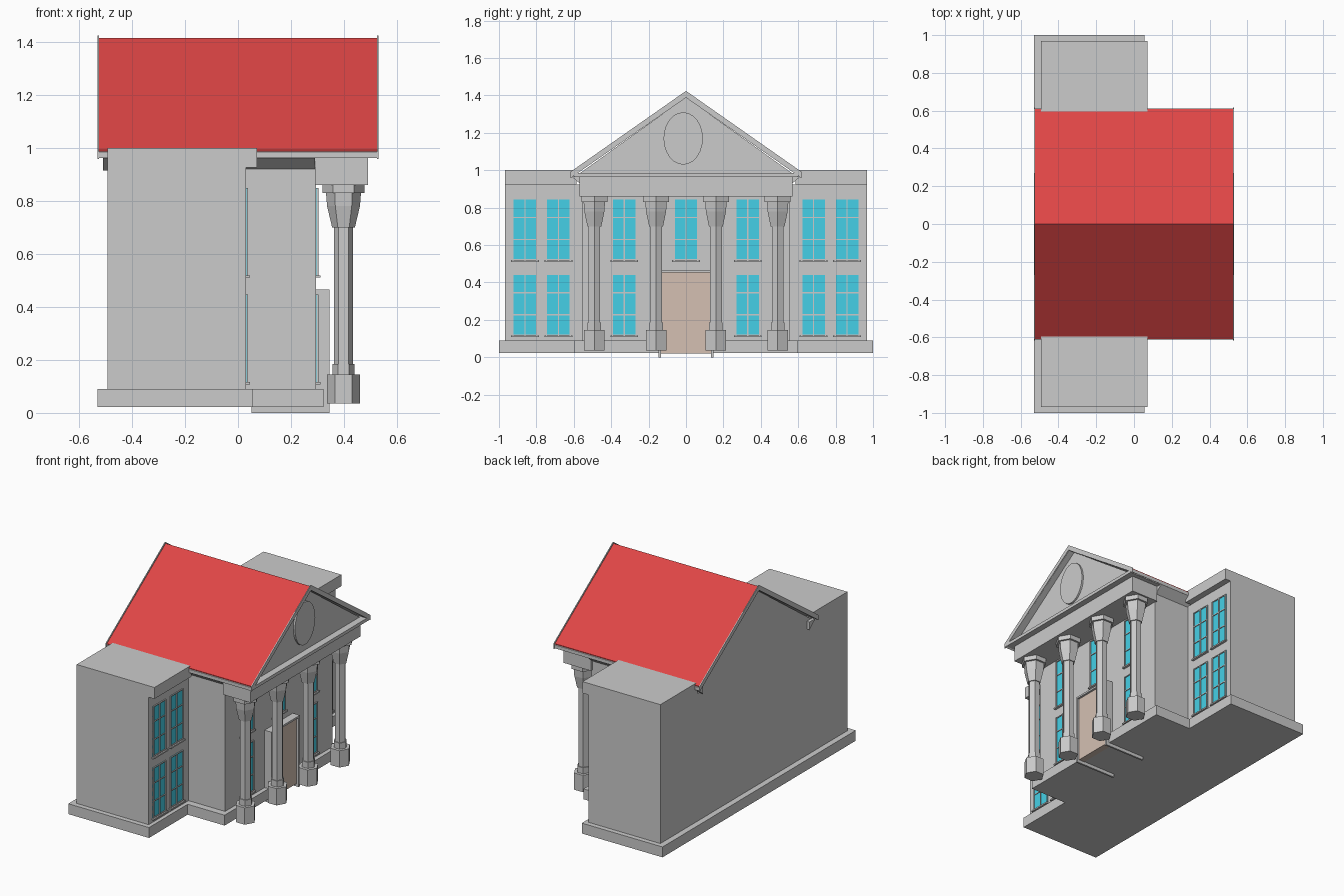
import bpy, bmesh, math

if "Cube" in bpy.data.objects:
    bpy.data.objects.remove(bpy.data.objects["Cube"])


def material(name, rgb):
    m = bpy.data.materials.new(name)
    m.diffuse_color = (*rgb, 1)
    m.use_nodes = True
    m.node_tree.nodes["Principled BSDF"].inputs["Base Color"].default_value = m.diffuse_color
    return m


RED = material("roof_red", (0.74, 0.06, 0.06))
BLUE = material("glass_blue", (0.06, 0.63, 0.80))
BROWN = material("door_brown", (0.66, 0.53, 0.45))


def finish(name, bm, mat=None):
    bmesh.ops.recalc_face_normals(bm, faces=bm.faces)
    me = bpy.data.meshes.new(name)
    bm.to_mesh(me)
    bm.free()
    ob = bpy.data.objects.new(name, me)
    bpy.context.collection.objects.link(ob)
    if mat:
        me.materials.append(mat)
    return ob


def add_prism(bm, profile, x0, x1):
    """Extrude a (y, z) outline from x0 to x1."""
    face = bm.faces.new([bm.verts.new((x0, y, z)) for y, z in profile])
    ext = bmesh.ops.extrude_face_region(bm, geom=[face])
    verts = [v for v in ext["geom"] if isinstance(v, bmesh.types.BMVert)]
    bmesh.ops.translate(bm, verts=verts, vec=(x1 - x0, 0, 0))


def add_box(bm, x0, x1, y0, y1, z0, z1):
    add_prism(bm, [(y0, z0), (y1, z0), (y1, z1), (y0, z1)], x0, x1)


def prism(name, profile, x0, x1, mat=None):
    bm = bmesh.new()
    add_prism(bm, profile, x0, x1)
    return finish(name, bm, mat)


def box(name, x0, x1, y0, y1, z0, z1, mat=None):
    return prism(name, [(y0, z0), (y1, z0), (y1, z1), (y0, z1)], x0, x1, mat)


# Stepped plinth
bm = bmesh.new()
outline = [(-0.53, -1), (0.055, -1), (0.055, -0.6), (0.323, -0.6),
           (0.323, 0.6), (0.055, 0.6), (0.055, 1), (-0.53, 1)]
base = bm.faces.new([bm.verts.new((x, y, 0.022)) for x, y in outline])
ext = bmesh.ops.extrude_face_region(bm, geom=[base])
bmesh.ops.translate(bm, vec=(0, 0, 0.068),
                    verts=[v for v in ext["geom"] if isinstance(v, bmesh.types.BMVert)])
finish("plinth", bm)

# Central block, wings with overhanging parapets, porch beam
box("central_block", -0.492, 0.295, -0.555, 0.555, 0.09, 0.97)
for side, s in (("left", -1), ("right", 1)):
    bm = bmesh.new()
    y0, y1 = sorted((s * 0.5, s * 0.968))
    add_box(bm, -0.492, 0.03, y0, y1, 0.09, 0.925)
    y0, y1 = sorted((s * 0.585, s * 0.968))
    add_box(bm, -0.492, 0.072, y0, y1, 0.925, 1.0)
    finish(side + "_wing", bm)
box("porch_beam", 0.29, 0.49, -0.57, 0.57, 0.86, 0.97)

# Gable infill, cornice and roof
prism("gable_infill", [(-0.59, 0.968), (0.59, 0.968), (0, 1.39)], -0.492, 0.485)
box("gable_cornice", 0.04, 0.53, -0.6, 0.6, 0.965, 0.986)


def chevron(y, z_eave, z_apex, t):
    """Outline of a two-slope slab of vertical thickness t."""
    return [(-y, z_eave), (0, z_apex), (y, z_eave),
            (y, z_eave - t), (0, z_apex - t), (-y, z_eave - t)]


prism("roof_slab", chevron(0.612, 0.984, 1.410, 0.022), -0.525, 0.525)
prism("roof_cover", chevron(0.609, 0.991, 1.415, 0.008), -0.524, 0.524, RED)
for name, x in (("back", -0.53), ("front", 0.524)):
    prism(name + "_rake_board", chevron(0.617, 0.992, 1.424, 0.034), x, x + 0.006)
for side, s in (("left", -1), ("right", 1)):
    prism(side + "_eave_moulding",
          [(s * 0.612, 0.966), (s * 0.55, 0.966), (s * 0.55, 0.915)], -0.51, 0.29)

# Plain oval relief in the gable
bm = bmesh.new()
add_prism(bm, [(-0.015 + 0.105 * math.cos(i * math.pi / 12),
                1.17 + 0.14 * math.sin(i * math.pi / 12)) for i in range(24)], 0.48, 0.497)
finish("gable_medallion", bm)

# Hexagonal columns: (z, radius) profile stacked on six sides
COLUMN = [(0.035, 0.063), (0.145, 0.063), (0.145, 0.042), (0.185, 0.042), (0.185, 0.036),
          (0.70, 0.036), (0.70, 0.043), (0.78, 0.062), (0.83, 0.066), (0.83, 0.08), (0.862, 0.08)]
for n, y in enumerate((-0.49, -0.16, 0.16, 0.49), 1):
    bm = bmesh.new()
    rings = [[bm.verts.new((0.398 + r * math.cos(k * math.pi / 3),
                            y + r * math.sin(k * math.pi / 3), z)) for k in range(6)]
             for z, r in COLUMN]
    for a, b in zip(rings, rings[1:]):
        for k in range(6):
            bm.faces.new((a[k], a[(k + 1) % 6], b[(k + 1) % 6], b[k]))
    bm.faces.new(rings[0])
    bm.faces.new(rings[-1])
    finish(f"column_{n}", bm)

# Door and its surround
prism("door_surround", [(-0.146, 0), (-0.134, 0), (-0.134, 0.454), (0.134, 0.454),
                        (0.134, 0), (0.146, 0), (0.146, 0.466), (-0.146, 0.466)], 0.05, 0.346)
box("door", 0.29, 0.332, -0.134, 0.134, 0.02, 0.454, BROWN)


# Windows: glass, frame with glazing bars, sill
def window(name, x, y, z):
    w, h, f = 0.066, 0.33, 0.006
    box(name + "_glass", x - 0.005, x + 0.002, y - w, y + w, z, z + h, BLUE)
    bm = bmesh.new()
    for c in (-w + f / 2, 0, w - f / 2):
        add_box(bm, x - 0.005, x + 0.008, y + c - f / 2, y + c + f / 2, z, z + h)
    for c in (f / 2, 0.11, 0.228, h - f / 2):
        add_box(bm, x - 0.005, x + 0.007, y - w, y + w, z + c - f / 2, z + c + f / 2)
    add_box(bm, x - 0.005, x + 0.016, y - 0.074, y + 0.074, z - 0.009, z)
    finish(name + "_frame", bm)


for floor, z in (("lower", 0.117), ("upper", 0.519)):
    for side, s in (("left", -1), ("right", 1)):
        window(f"{floor}_{side}_outer_window", 0.03, s * 0.861, z)
        window(f"{floor}_{side}_inner_window", 0.03, s * 0.682, z)
        window(f"{floor}_{side}_porch_window", 0.295, s * 0.33, z)
window("upper_middle_window", 0.295, 0, 0.519)
